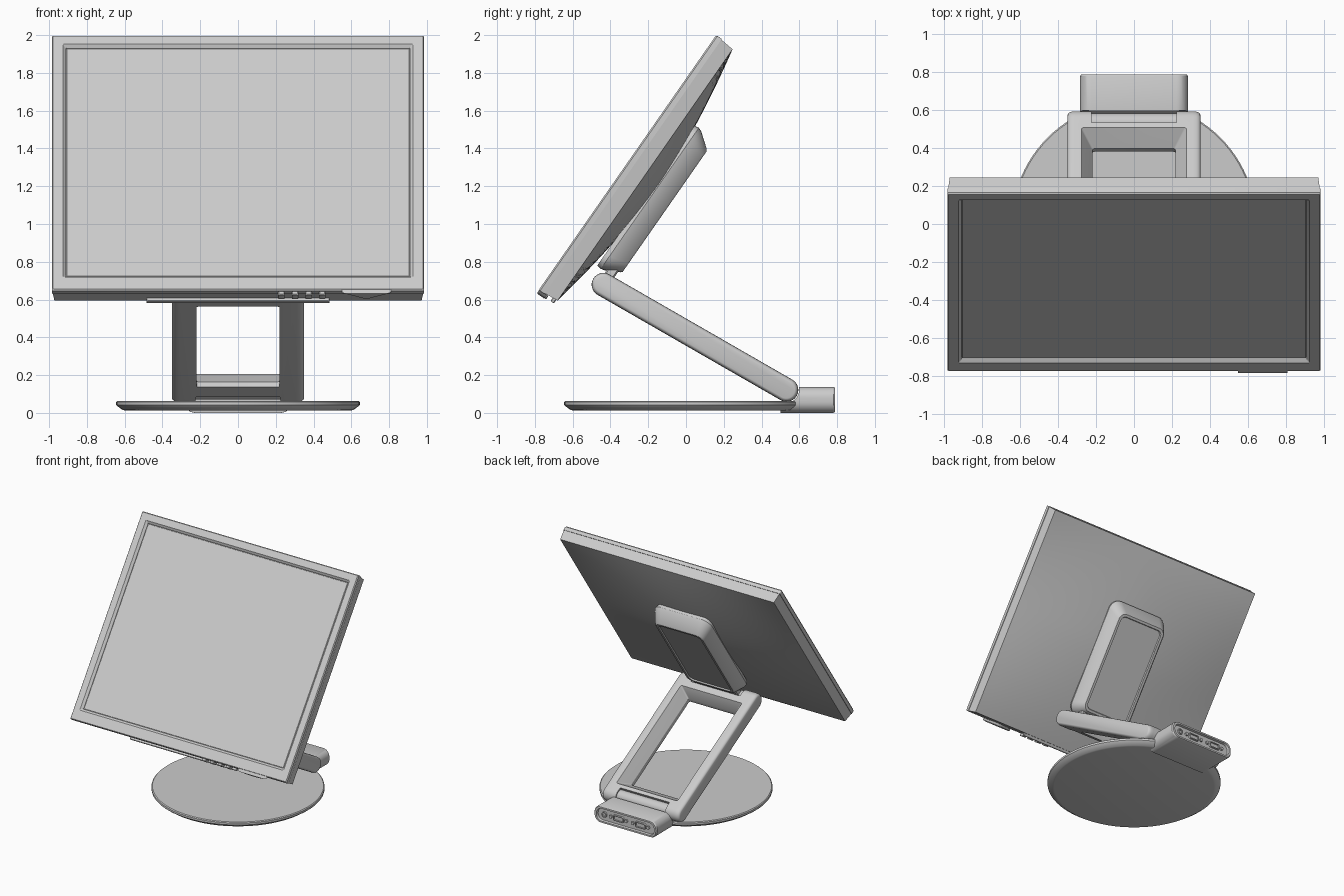
import bpy, bmesh, math
from mathutils import Matrix, Vector

if "Cube" in bpy.data.objects:
    bpy.data.objects.remove(bpy.data.objects["Cube"])

# local frames: panel (x, depth, up the screen) and arm (x, along, thickness)
PANEL = Matrix.Translation((0, -0.78, 0.65)) @ Matrix.Rotation(math.radians(-34.85), 4, 'X')
ARM = Matrix.Translation((0, -0.437, 0.679)) @ Matrix.Rotation(math.radians(-29.9), 4, 'X')
WORLD = Matrix.Identity(4)
ARM_LEN = 1.118


def finish(name, bm, mat=WORLD, angle=30):
    bmesh.ops.recalc_face_normals(bm, faces=bm.faces)
    bm.transform(mat)
    me = bpy.data.meshes.new(name)
    bm.to_mesh(me)
    bm.free()
    ob = bpy.data.objects.new(name, me)
    bpy.context.collection.objects.link(ob)
    smooth(ob, angle)
    return ob


def smooth(ob, angle=30):
    bpy.ops.object.select_all(action='DESELECT')
    ob.select_set(True)
    bpy.context.view_layer.objects.active = ob
    bpy.ops.object.shade_smooth_by_angle(angle=math.radians(angle))


def loft(name, loops, mat=WORLD, angle=30):
    """Skin a row of equal closed loops and cap both ends."""
    bm = bmesh.new()
    rows = [[bm.verts.new(p) for p in lp] for lp in loops]
    n = len(rows[0])
    for a, b in zip(rows, rows[1:]):
        for i in range(n):
            j = (i + 1) % n
            bm.faces.new((a[i], a[j], b[j], b[i]))
    bm.faces.new(rows[0])
    bm.faces.new(rows[-1])
    return finish(name, bm, mat, angle)


def rrect(hw, lo, hi, r, seg=6, cx=0.0):
    """Rounded rectangle as 2D points."""
    pts = []
    for k, (x, z) in enumerate(((hw - r, hi - r), (-hw + r, hi - r), (-hw + r, lo + r), (hw - r, lo + r))):
        for s in range(seg + 1):
            a = math.pi / 2 * (k + s / seg)
            pts.append((cx + x + r * math.cos(a), z + r * math.sin(a)))
    return pts


def xz(pts, y):
    return [(a, y, b) for a, b in pts]


def xy(pts, z):
    return [(a, b, z) for a, b in pts]


def box(name, x0, x1, y0, y1, z0, z1, mat=WORLD, bevel=0.004):
    cx, hw = (x0 + x1) / 2, (x1 - x0) / 2
    b = bevel
    return loft(name, [xz(rrect(hw - b, z0 + b, z1 - b, b, 3, cx), y0),
                       xz(rrect(hw, z0, z1, b, 3, cx), y0 + b),
                       xz(rrect(hw, z0, z1, b, 3, cx), y1 - b),
                       xz(rrect(hw - b, z0 + b, z1 - b, b, 3, cx), y1)], mat)


def rod(name, half, r, y, z, mat=WORLD, n=32):
    """Cylinder lying along x."""
    ring = [(r * math.cos(2 * math.pi * i / n), r * math.sin(2 * math.pi * i / n)) for i in range(n)]
    return loft(name, [[(x, y + a, z + b) for a, b in ring] for x in (-half, half)], mat)


def cut(ob, cutter):
    m = ob.modifiers.new("cut", 'BOOLEAN')
    m.operation, m.solver, m.object = 'DIFFERENCE', 'EXACT', cutter
    bpy.ops.object.select_all(action='DESELECT')
    ob.select_set(True)
    bpy.context.view_layer.objects.active = ob
    bpy.ops.object.modifier_apply(modifier=m.name)
    bpy.data.objects.remove(cutter)
    smooth(ob)


# front bezel with the recessed screen
H = 1.645
def frame(m, y, bottom=0.0):
    return xz(rrect(0.985 - m, m + bottom, H - m, 0.006, 3), y)

loft("bezel", [frame(0.0, 0.036), frame(0.0, 0.008), frame(0.006, 0.0),
               frame(0.058, 0.0, 0.025), frame(0.073, 0.014, 0.025), frame(0.075, 0.022, 0.025)], PANEL)
box("screen", -0.908, 0.908, 0.017, 0.03, 0.102, H - 0.077, PANEL, 0.002)

# rear shell with a soft central bulge
bm = bmesh.new()
bmesh.ops.create_grid(bm, x_segments=32, y_segments=32, size=1)
for v in bm.verts:
    s, t = v.co.x, v.co.y
    f = (1 - abs(s) ** 1.8) * (1 - abs(t) ** 1.7)
    v.co = Vector((s * 0.972, 0.114 + 0.094 * f, H / 2 + t * (H / 2 - 0.012)))
rim = bmesh.ops.extrude_edge_only(bm, edges=[e for e in bm.edges if e.is_boundary])
for v in [g for g in rim["geom"] if isinstance(g, bmesh.types.BMVert)]:
    v.co = Vector((v.co.x * 0.981 / 0.972, 0.034, H / 2 + (v.co.z - H / 2) * (H / 2 - 0.004) / (H / 2 - 0.012)))
finish("rear_shell", bm, PANEL, 25)

# controls along the lower edge
for i in range(4):
    x = 0.23 + 0.072 * i
    box("control_button", x - 0.017, x + 0.017, 0.015, 0.06, -0.018, 0.005, PANEL)
tri = [(0.55, 0.002), (0.81, 0.002), (0.70, 0.052), (0.66, 0.052)]
tri_in = [(0.68 + (a - 0.68) * 0.85, 0.02 + (b - 0.02) * 0.85) for a, b in tri]
loft("power_button", [xy(tri, 0.004), xy(tri, -0.014), xy(tri_in, -0.02)], PANEL)
box("lower_strip", -0.485, 0.485, 0.084, 0.106, -0.012, 0.02, PANEL)

# mounting housing on the back
loft("mount_housing", [xz(rrect(0.25, 0.285, 1.185, 0.07), 0.18),
                       xz(rrect(0.26, 0.28, 1.19, 0.08), 0.205),
                       xz(rrect(0.255, 0.285, 1.182, 0.08), 0.225),
                       xz(rrect(0.222, 0.326, 1.122, 0.06), 0.303),
                       xz(rrect(0.212, 0.334, 1.112, 0.05), 0.31),
                       xz(rrect(0.192, 0.352, 1.094, 0.04), 0.31),
                       xz(rrect(0.188, 0.356, 1.090, 0.04), 0.300)], PANEL)
box("mount_neck", -0.2, 0.2, 0.235, 0.29, 0.2, 0.33, PANEL, 0.008)

# folding arm: rounded slab with a tapered opening and hinge notches
def stadium(x, r):
    pts = []
    for c, a0 in ((ARM_LEN, -90), (0, 90)):
        for s in range(17):
            a = math.radians(a0 + 180 * s / 16)
            pts.append((x, c + r * math.cos(a), r * math.sin(a)))
    return pts

steps = [(0.35, 0.044), (0.347, 0.051), (0.34, 0.057), (0.328, 0.061), (0.31, 0.0625)]
arm = loft("folding_arm", [stadium(-x, r) for x, r in steps] + [stadium(x, r) for x, r in steps[::-1]], ARM)
cut(arm, loft("cutter", [xy(rrect(0.22, 0.125, 0.98, 0.012), -0.1),
                         xy(rrect(0.22, 0.125, 0.98, 0.012), -0.03),
                         xy(rrect(0.278, 0.085, 1.056, 0.012), 0.0635),
                         xy(rrect(0.278, 0.085, 1.056, 0.012), 0.1)], ARM))
cut(arm, box("cutter", -0.225, 0.225, -0.2, 0.03, -0.1, 0.1, ARM))
cut(arm, box("cutter", -0.225, 0.225, 1.085, 1.3, -0.1, 0.1, ARM))
rod("upper_hinge", 0.23, 0.052, 0.0, 0.0, ARM)
rod("lower_hinge", 0.23, 0.052, ARM_LEN, 0.0, ARM)

# round base
def ring(r, z, n=96):
    return [(r * math.cos(2 * math.pi * i / n), r * math.sin(2 * math.pi * i / n), z) for i in range(n)]

loft("round_base", [ring(0.595, 0.012), ring(0.61, 0.015), ring(0.64, 0.036),
                    ring(0.645, 0.042), ring(0.645, 0.058), ring(0.638, 0.064)])

# connector block behind the base, hollowed around the hinge, recessed at the rear
block = loft("connector_block", [xz(rrect(0.283, 0.0, 0.137, 0.06, 8), 0.5),
                                 xz(rrect(0.285, 0.0, 0.138, 0.06, 8), 0.78),
                                 xz(rrect(0.278, 0.005, 0.133, 0.055, 8), 0.79),
                                 xz(rrect(0.262, 0.018, 0.120, 0.045, 8), 0.79),
                                 xz(rrect(0.258, 0.022, 0.116, 0.042, 8), 0.772)])
low = ARM @ Vector((0, ARM_LEN, 0))
cut(block, rod("cutter", 0.4, 0.067, low.y, low.z))
cut(block, box("cutter", -0.4, 0.4, 0.4, low.y + 0.03, 0.066, 0.3))

# sockets and their screws on the rear face
for cx in (-0.13, 0.07):
    loft("socket", [xz(rrect(0.05, 0.045, 0.095, 0.015, 4, cx), 0.765),
                    xz(rrect(0.046, 0.048, 0.092, 0.013, 4, cx), 0.784),
                    xz(rrect(0.040, 0.054, 0.086, 0.010, 4, cx), 0.784),
                    xz(rrect(0.040, 0.054, 0.086, 0.010, 4, cx), 0.774)])
    for dx in (-0.07, 0.07):
        hexa = [(cx + dx + 0.014 * math.cos(math.pi * i / 3), 0.07 + 0.014 * math.sin(math.pi * i / 3)) for i in range(6)]
        loft("socket_screw", [xz(hexa, 0.765), xz(hexa, 0.785)])
loft("power_socket", [xz(rrect(0.024, 0.046, 0.094, 0.0235, 5, 0.2), 0.765),
                      xz(rrect(0.022, 0.048, 0.092, 0.0215, 5, 0.2), 0.782),
                      xz(rrect(0.014, 0.056, 0.084, 0.0135, 5, 0.2), 0.782),
                      xz(rrect(0.014, 0.056, 0.084, 0.0135, 5, 0.2), 0.772)])
